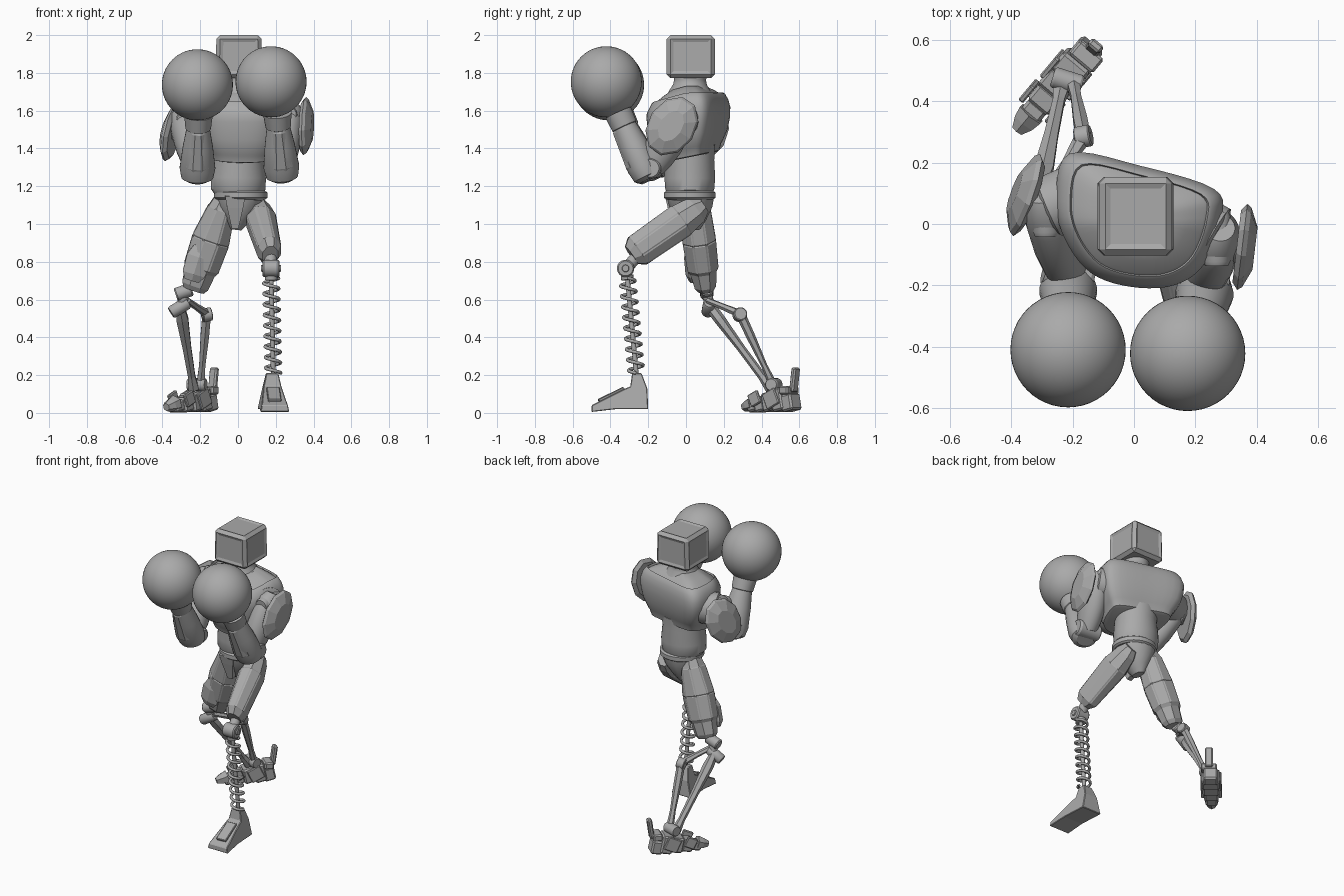
import bpy, bmesh, math
from mathutils import Vector, Matrix

if "Cube" in bpy.data.objects:
    bpy.data.objects.remove(bpy.data.objects["Cube"])

grey = bpy.data.materials.new("plain grey")
grey.use_nodes = True
GREY = (0.4, 0.4, 0.4, 1)
grey.diffuse_color = GREY
grey.node_tree.nodes["Principled BSDF"].inputs["Base Color"].default_value = GREY


def finish(name, bm, smooth=True, bevel=0):
    bmesh.ops.recalc_face_normals(bm, faces=bm.faces)
    mesh = bpy.data.meshes.new(name)
    bm.to_mesh(mesh)
    bm.free()
    mesh.materials.append(grey)
    ob = bpy.data.objects.new(name, mesh)
    bpy.context.collection.objects.link(ob)
    if bevel:
        mod = ob.modifiers.new("bevel", "BEVEL")
        mod.width = bevel
        mod.segments = 1
    if smooth:
        bpy.context.view_layer.objects.active = ob
        ob.select_set(True)
        bpy.ops.object.shade_smooth_by_angle(angle=math.radians(32))
        ob.select_set(False)


def skin(bm, rings):
    """Join equal rings of points into a closed skin."""
    loops = [[bm.verts.new(p) for p in ring] for ring in rings]
    n = len(loops[0])
    sides = []
    for low, high in zip(loops, loops[1:]):
        for i in range(n):
            j = (i + 1) % n
            sides.append(bm.faces.new((low[i], low[j], high[j], high[i])))
    bm.faces.new(loops[0][::-1])
    bm.faces.new(loops[-1])
    return sides


def limb(name, a, b, profile, n=24, hint=(1, 0, 0), smooth=True, panels=0):
    """Elliptical sections (t, rx, ry) from a to b; rx lies along the hint."""
    a, b = Vector(a), Vector(b)
    z = (b - a).normalized()
    x = Vector(hint)
    x = (x - z * x.dot(z)).normalized()
    y = z.cross(x)
    rings = []
    for t, rx, ry in profile:
        c = a.lerp(b, t)
        angles = [2 * math.pi * (i + 0.5) / n for i in range(n)]
        rings.append([c + x * rx * math.cos(q) + y * ry * math.sin(q) for q in angles])
    bm = bmesh.new()
    sides = skin(bm, rings)
    if panels:
        big = [f for f in sides if f.calc_area() > panels]
        bmesh.ops.recalc_face_normals(bm, faces=bm.faces)
        bmesh.ops.inset_individual(bm, faces=big, thickness=0.009, depth=0.004)
    finish(name, bm, smooth)


def rod(name, a, b, r, n=20):
    hint = (0, 0, 1) if abs(b[0] - a[0]) > abs(b[2] - a[2]) else (1, 0, 0)
    limb(name, a, b, [(0, r * .85, r * .85), (.08, r, r), (.92, r, r), (1, r * .85, r * .85)], n, hint)


def box(name, center, size, turn=0, tilt=0, bevel=0.008):
    bm = bmesh.new()
    m = (Matrix.Translation(center) @ Matrix.Rotation(math.radians(turn), 4, "Z")
         @ Matrix.Rotation(math.radians(tilt), 4, "X") @ Matrix.Diagonal((*size, 1)))
    bmesh.ops.create_cube(bm, size=1, matrix=m)
    finish(name, bm, False, bevel)


def ball(name, center, r):
    bm = bmesh.new()
    bmesh.ops.create_uvsphere(bm, u_segments=48, v_segments=28, radius=r,
                              matrix=Matrix.Translation(center))
    finish(name, bm)


def smooth_loop(pts, per=5):
    """Closed Catmull-Rom curve through 2D points."""
    pts = [Vector(p) for p in pts]
    out, n = [], len(pts)
    for i in range(n):
        p, q, r, s = (pts[(i + k) % n] for k in (-1, 0, 1, 2))
        for k in range(per):
            t = k / per
            out.append((q * 2 + (r - p) * t + (p * 2 - q * 5 + r * 4 - s) * t ** 2
                        + (q * 3 - p - r * 3 + s) * t ** 3) / 2)
    return out


# Head: chamfered box with a shallow sunken panel on every side
bm = bmesh.new()
bmesh.ops.create_cube(bm, size=1, matrix=Matrix.Translation((.005, .025, 1.886))
                      @ Matrix.Diagonal((.25, .255, .228, 1)))
for v in bm.verts:
    if v.co.z > 1.9:
        v.co.x = .005 + (v.co.x - .005) * .95
bmesh.ops.bevel(bm, geom=bm.edges[:], offset=.02, segments=1, affect="EDGES")
panels = [f for f in bm.faces if f.calc_area() > .02 and f.normal.z > -.5]
bmesh.ops.inset_individual(bm, faces=panels, thickness=.024, depth=-.007)
finish("head", bm, False)
limb("neck", (.01, .02, 1.66), (.005, .022, 1.79),
     [(0, .14, .13), (.35, .11, .11), (.6, .085, .09), (.8, .08, .085), (1, .09, .092)])

# Chest: twisted plan outline stacked by height, with a rimmed collar
plan = smooth_loop([(-.21, .23), (.02, .19), (.26, .115), (.285, .02), (.23, -.13), (.13, -.2),
                    (-.01, -.205), (-.14, -.16), (-.225, -.05), (-.255, .08)])
middle = Vector((.015, .015))
rings = []
for z, s in [(1.35, .66), (1.355, .73), (1.39, .78), (1.4, .81), (1.47, .93), (1.55, .99), (1.62, 1),
             (1.66, .95), (1.69, .87), (1.695, .83), (1.682, .81), (1.688, .78), (1.71, .6), (1.73, .4)]:
    ring = []
    for p in plan:
        q = middle + (p - middle) * s
        drop = .2 * q.y * max(0, min(1, (1.6 - z) / .2))
        slope = .28 * min(0, q.y) * max(0, min(1, (z - 1.55) / .1))
        ring.append((q.x, q.y, z + drop + slope))
    rings.append(ring)
bm = bmesh.new()
skin(bm, rings)
finish("chest", bm)

# Waist, belt and pelvis
limb("abdomen", (0, .02, 1.15), (.005, .02, 1.42),
     [(0, .12, .115), (.12, .145, .13), (.35, .147, .135), (.7, .135, .13), (1, .14, .135)], 32)
limb("belt", (.015, .02, 1.13), (.015, .02, 1.175),
     [(0, .13, .125), (.2, .142, .137), (.8, .142, .137), (1, .13, .125)], 32)
limb("pelvis", (.01, .025, 1.14), (-.01, .03, .97),
     [(0, .13, .125), (.3, .115, .115), (.7, .07, .08), (1, .03, .045)], 16)
limb("front_hip_plate", (-.015, -.09, 1.15), (-.015, -.05, .98),
     [(0, .075, .03), (.35, .06, .03), (1, .025, .025)], 4, smooth=False)

# Arms: both raised in a guard
arms = {
    "left": dict(glove=(.175, -.422, 1.753), wrist=(.21, -.345, 1.56), elbow=(.232, -.215, 1.275),
                 root=(.19, 0, 1.55), shoulder=(.27, -.045, 1.56), pad=(.355, -.075, 1.518),
                 out=(1, -.12, 0), tall=(0, .55, .8)),
    "right": dict(glove=(-.215, -.41, 1.737), wrist=(-.21, -.335, 1.55), elbow=(-.215, -.205, 1.27),
                  root=(-.17, .1, 1.54), shoulder=(-.285, .05, 1.53), pad=(-.352, .095, 1.485),
                  out=(-1, .3, .15), tall=(0, .55, .8)),
}
for side, k in arms.items():
    wrist, elbow, shoulder, pad = (Vector(k[w]) for w in ("wrist", "elbow", "shoulder", "pad"))
    out = Vector(k["out"]).normalized()
    ball(side + "_glove", k["glove"], .188)
    limb(side + "_forearm", elbow, wrist,
         [(-.14, .055, .05), (-.08, .085, .075), (.1, .095, .085), (.5, .08, .078), (.84, .062, .064),
          (.85, .068, .07), (1.1, .076, .074)])
    limb(side + "_forearm_plate", elbow + Vector((0, -.055, 0)), wrist + Vector((0, -.035, 0)),
         [(.0, .05, .03), (.1, .065, .04), (.75, .042, .038), (.85, .03, .02)], 8, smooth=False)
    joint = elbow + Vector((0, .035, .02))
    rod(side + "_elbow", joint - out * .08, joint + out * .08, .055)
    limb(side + "_upper_arm", shoulder, joint,
         [(-.25, .05, .05), (-.12, .072, .085), (.15, .08, .1), (.5, .08, .1), (.8, .07, .085), (1, .06, .065)])
    rod(side + "_shoulder_socket", k["root"], shoulder, .105)
    rod(side + "_shoulder_joint", shoulder, pad, .06)
    rod(side + "_shoulder_hub", shoulder + Vector((0, -.09, .02)), shoulder + Vector((0, .085, .03)), .045)
    limb(side + "_arm_shield", pad - out * .02, pad + out * .04,
         [(0, .145, .105), (.3, .168, .128), (.55, .155, .118), (1, .09, .06)], 10, k["tall"], smooth=False)

# Left leg: thigh, hinge, coil spring and plain foot
limb("left_thigh", (.1, .09, 1.1), (.172, -.29, .835),
     [(0, .045, .05), (.1, .065, .08), (.3, .082, .096), (.92, .064, .09), (1, .045, .06)],
     8, smooth=False, panels=.009)
rod("left_knee_link", (.172, -.26, .83), (.175, -.315, .765), .032)
rod("left_knee", (.13, -.32, .765), (.22, -.32, .765), .046)
rod("left_knee_pin", (.123, -.32, .765), (.227, -.32, .765), .02)
top, foot_top = Vector((.175, -.312, .73)), Vector((.187, -.262, .2))
rod("spring_core", top, foot_top, .013, 12)
rod("spring_cap", top, top.lerp(foot_top, .05), .034)
curve = bpy.data.curves.new("coil_spring", "CURVE")
curve.dimensions = "3D"
curve.bevel_depth = .009
curve.bevel_resolution = 2
turns, steps = 9, 20
line = curve.splines.new("POLY")
line.points.add(turns * steps)
for i, p in enumerate(line.points):
    q = 2 * math.pi * i / steps
    c = top.lerp(foot_top, .03 + .95 * i / (turns * steps))
    p.co = (c.x + .04 * math.cos(q), c.y + .04 * math.sin(q), c.z, 1)
curve.materials.append(grey)
bpy.context.collection.objects.link(bpy.data.objects.new("coil_spring", curve))

side_profile = [(-.5, .005), (-.5, .04), (-.33, .125), (-.295, .14), (-.285, .21), (-.235, .21),
                (-.205, .13), (-.2, .02), (-.37, .02)]
bm = bmesh.new()
rings = []
for s in (-1, 1):
    rings.append([(.18 - .06 * (y + .25) + s * (.078 - .22 * z), y, z) for y, z in side_profile])
skin(bm, rings)
finish("left_foot", bm, False, .004)
box("left_foot_top_plate", (.19, -.395, .096), (.07, .15, .02), 4, 26, .004)

# Right leg: thigh, knee, paired struts
limb("right_thigh", (-.07, .04, 1.13), (-.235, .105, .65),
     [(0, .06, .07), (.1, .075, .085), (.45, .105, .092), (.76, .098, .085), (.79, .088, .075),
      (.95, .078, .062), (1, .06, .045)], 8, smooth=False, panels=.01)
limb("right_knee_guard", (-.19, .02, .88), (-.245, .035, .7),
     [(0, .05, .02), (.3, .075, .035), (.8, .07, .035), (1, .045, .02)], 6, smooth=False)
rod("right_knee", (-.33, .11, .625), (-.245, .11, .655), .036)
rod("right_knee_link", (-.28, .11, .65), (-.3, .125, .56), .027)
rod("right_shin_hinge", (-.355, .115, .53), (-.265, .125, .585), .034)
limb("right_front_strut", (-.305, .13, .56), (-.235, .45, .13),
     [(0, .025, .03), (.15, .036, .03), (.5, .026, .022), (.85, .022, .022), (1, .032, .032)], 6, smooth=False)
limb("right_upper_strut", (-.27, .115, .595), (-.165, .285, .525),
     [(0, .015, .022), (.5, .018, .018), (1, .022, .028)], 6, hint=(0, 0, 1), smooth=False)
rod("right_strut_hinge", (-.19, .28, .515), (-.14, .29, .525), .036)
limb("right_back_strut", (-.165, .285, .53), (-.2, .47, .13),
     [(0, .026, .026), (.3, .026, .024), (.7, .019, .016), (1, .026, .024)], 6, smooth=False)

# Right foot: plated and turned outward, toes on the floor
TURN = -40
rod("right_ankle", (-.265, .48, .15), (-.17, .45, .15), .035)
heel, toe = Vector((-.16, .555, 0)), Vector((-.365, .325, 0))
for i, (t, w, l, h, z) in enumerate([(.0, .09, .075, .09, .055), (.2, .11, .075, .12, .07),
                                     (.42, .105, .075, .1, .06), (.63, .09, .07, .08, .047),
                                     (.82, .075, .065, .06, .037)]):
    box(f"right_foot_plate_{i + 1}", heel.lerp(toe, t) + Vector((0, 0, z)), (w, l, h), TURN, 12, .01)
limb("right_toe", heel.lerp(toe, .85) + Vector((0, 0, .05)), toe + Vector((-.015, -.02, .03)),
     [(0, .05, .045), (.5, .042, .035), (1, .022, .022)], 6, hint=(1, -1, 0), smooth=False)
box("right_heel_spur", (-.13, .575, .175), (.05, .03, .13), TURN, -8)
box("right_heel_bracket", (-.155, .545, .12), (.1, .06, .045), TURN)
across = Vector((.77, -.64, 0))
for flap, s in (("outer", -1), ("inner", 1)):
    for part, t, size in (("front", .68, .07), ("rear", .3, .09)):
        box(f"right_foot_{flap}_{part}_flap", heel.lerp(toe, t) + across * s * .055 + Vector((0, 0, .075)),
            (.02, size, size), TURN, 25, .005)
